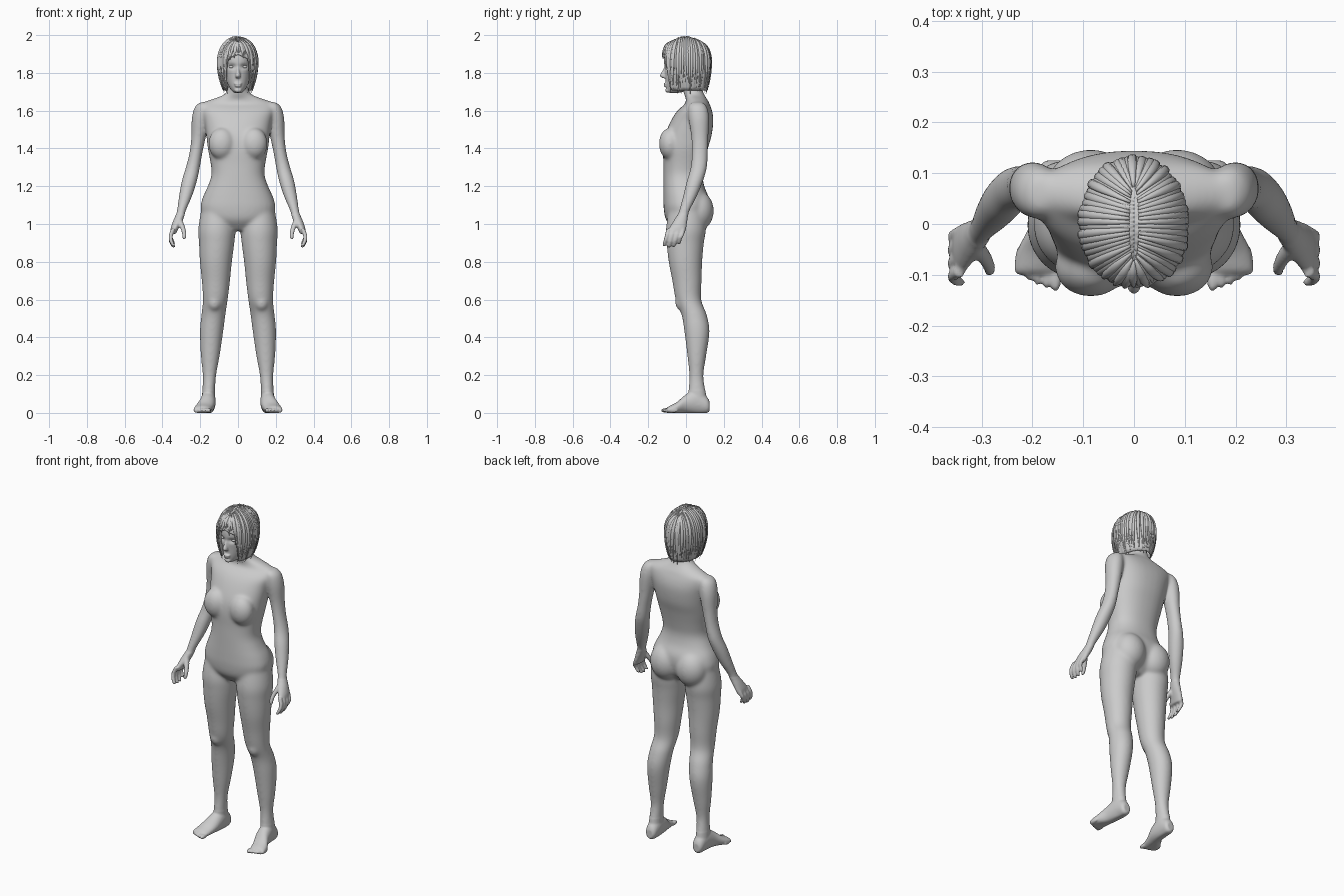
import bpy, bmesh, random
from math import sin, cos, pi, exp
from mathutils import Vector, Matrix

if "Cube" in bpy.data.objects:
    bpy.data.objects.remove(bpy.data.objects["Cube"])

random.seed(4)


def spline(rows, steps):
    """Catmull-Rom through rows of numbers."""
    out = []
    for i in range(len(rows) - 1):
        p = [rows[max(i - 1, 0)], rows[i], rows[i + 1], rows[min(i + 2, len(rows) - 1)]]
        for k in range(steps):
            t = k / steps
            out.append([b + .5 * t * (c - a + t * (2*a - 5*b + 4*c - d + t * (3*(b - c) + d - a)))
                        for a, b, c, d in zip(*p)])
    return out + [list(rows[-1])]


def skin(bm, rings):
    rings = [[bm.verts.new(p) for p in r] for r in rings]
    n = len(rings[0])
    for a, b in zip(rings, rings[1:]):
        for i in range(n):
            bm.faces.new((a[i], a[(i + 1) % n], b[(i + 1) % n], b[i]))
    bm.faces.new(rings[0][::-1])
    bm.faces.new(rings[-1])


def loft(bm, rows, s=1, axis='z', n=32, power=2.0, steps=5):
    """Rows are (x, y, z, radius, radius); s mirrors in x."""
    rings = []
    for x, y, z, r1, r2 in spline(rows, steps):
        ring = []
        for i in range(n):
            c, d = cos(2*pi*i/n), sin(2*pi*i/n)
            u = r1 * abs(c) ** (2/power) * (1 if c > 0 else -1)
            v = r2 * abs(d) ** (2/power) * (1 if d > 0 else -1)
            p = (s*(x + u), y + v, z) if axis == 'z' else (s*(x + u), y, max(z + v, 0))
            ring.append(p)
        rings.append(ring)
    skin(bm, rings)


def stack(rows):
    """(z, half width, front, back) to centred rows."""
    return [(0, (f + b)/2, z, w, (b - f)/2) for z, w, f, b in rows]


def blob(bm, c, r):
    bmesh.ops.create_uvsphere(bm, u_segments=20, v_segments=12, radius=1,
                              matrix=Matrix.Translation(c) @ Matrix.Diagonal((*r, 1)))


def finish(name, bm):
    me = bpy.data.meshes.new(name)
    bm.to_mesh(me)
    bm.free()
    for p in me.polygons:
        p.use_smooth = True
    ob = bpy.data.objects.new(name, me)
    bpy.context.collection.objects.link(ob)
    return ob


def fuse(name, bm, voxel):
    """Weld overlapping parts into one skin, return its bmesh."""
    bmesh.ops.recalc_face_normals(bm, faces=bm.faces[:])
    ob = finish(name, bm)
    m = ob.modifiers.new("weld", 'REMESH')
    m.mode, m.voxel_size = 'VOXEL', voxel
    me = bpy.data.meshes.new_from_object(ob.evaluated_get(bpy.context.evaluated_depsgraph_get()))
    out = bmesh.new()
    out.from_mesh(me)
    bpy.data.objects.remove(ob)
    return out


def relax(bm, verts, times):
    for _ in range(times):
        bmesh.ops.smooth_vert(bm, verts=verts, factor=.5, use_axis_x=True, use_axis_y=True, use_axis_z=True)


# torso and neck
bm = bmesh.new()
loft(bm, stack([(.965, .05, -.06, .05), (1.02, .165, -.105, .10), (1.08, .198, -.118, .12),
                (1.14, .187, -.12, .12), (1.2, .16, -.12, .097), (1.26, .141, -.12, .088),
                (1.32, .145, -.12, .097), (1.4, .16, -.122, .116), (1.47, .168, -.112, .136),
                (1.55, .18, -.078, .145), (1.6, .195, -.045, .138), (1.635, .195, -.005, .125)]),
     power=2.3)
loft(bm, stack([(1.58, .2, -.02, .13), (1.635, .195, -.005, .125), (1.66, .14, .0, .112),
                (1.685, .075, -.01, .097), (1.72, .053, -.018, .085), (1.78, .05, -.02, .08)]))

for s in (1, -1):
    # chest and seat
    blob(bm, (s*.085, -.085, 1.425), (.072, .059, .085))
    blob(bm, (s*.085, .065, 1.07), (.092, .083, .105))
    # leg
    loft(bm, [(.11, .005, 1.1, .08, .09), (.112, 0, .98, .098, .106), (.113, -.004, .9, .094, .099),
              (.117, -.003, .8, .085, .089), (.117, .005, .7, .075, .078), (.12, .013, .6, .066, .068),
              (.13, .043, .52, .064, .067), (.14, .058, .43, .062, .067), (.147, .057, .3, .05, .05),
              (.151, .055, .2, .036, .038), (.155, .058, .12, .034, .045), (.157, .063, .04, .036, .052)], s)
    # kneecap
    blob(bm, (s*.125, -.025, .585), (.036, .033, .045))
    # foot and toes
    loft(bm, [(.155, .125, .035, .02, .025), (.155, .11, .042, .032, .044), (.156, .06, .06, .038, .065),
              (.163, .0, .048, .042, .05), (.182, -.05, .026, .047, .03), (.19, -.09, .016, .046, .02),
              (.19, -.1, .012, .04, .012)], s, axis='y')
    for i in range(5):
        blob(bm, (s*(.155 + .0175*i), -.105 + .005*i + .0008*i*i, .013),
             (.0125 if i == 0 else .0095, .03, .013))
    # arm and palm
    loft(bm, [(.18, .06, 1.645, .02, .03), (.187, .062, 1.62, .042, .05), (.198, .068, 1.56, .047, .055),
              (.209, .073, 1.46, .039, .046), (.222, .073, 1.38, .035, .043), (.239, .068, 1.3, .038, .044),
              (.257, .048, 1.23, .041, .044), (.277, .022, 1.15, .036, .038), (.297, -.005, 1.08, .026, .03),
              (.305, -.016, 1.05, .024, .029), (.319, -.03, 1.015, .025, .037),
              (.336, -.045, .975, .021, .046), (.343, -.053, .948, .014, .046)], s)
    # fingers and thumb
    for i in range(4):
        y, drop = -.015 - .026*i, (.018, .004, 0, .006)[i]
        loft(bm, [(.342, y, .975, .012, .012), (.356, y - .008, .94, .0115, .0115),
                  (.354, y - .016, .905 + drop, .011, .011), (.342, y - .022, .88 + drop, .0095, .0095),
                  (.338, y - .023, .874 + drop, .005, .005)], s, n=12)
    loft(bm, [(.312, -.04, 1.03, .014, .018), (.294, -.066, .985, .014, .016), (.285, -.085, .95, .012, .013),
              (.285, -.093, .925, .01, .01), (.286, -.094, .918, .005, .005)], s, n=12)

bm = fuse("body", bm, .0052)
relax(bm, bm.verts[:], 3)
relax(bm, [v for v in bm.verts if v.co.z > .12 and (v.co.z > 1.05 or abs(v.co.x) < .25)], 22)
finish("body", bm)

# head
bm = bmesh.new()
loft(bm, stack([(1.693, .015, -.085, -.05), (1.705, .033, -.1, 0), (1.735, .052, -.106, .04),
                (1.78, .066, -.11, .075), (1.83, .073, -.115, .1), (1.88, .076, -.116, .108),
                (1.93, .07, -.102, .1), (1.965, .05, -.07, .075), (1.98, .02, -.03, .04)]), power=2.15)
# nose, lips and chin
loft(bm, [(0, -.105, 1.835, .008, .01), (0, -.112, 1.81, .009, .014), (0, -.119, 1.785, .014, .02),
          (0, -.11, 1.772, .011, .014)], n=16)
blob(bm, (0, -.109, 1.742), (.022, .011, .006))
blob(bm, (0, -.107, 1.731), (.018, .012, .007))
blob(bm, (0, -.097, 1.708), (.02, .013, .013))
bm = fuse("head", bm, .004)
relax(bm, bm.verts[:], 4)
# eye sockets
for v in bm.verts:
    if v.co.y < -.04:
        dx, dz = (abs(v.co.x) - .033) / .021, (v.co.z - 1.833) / .013
        v.co.y += .013 * exp(-dx*dx - dz*dz)
finish("head", bm)

# eyes
bm = bmesh.new()
for s in (1, -1):
    blob(bm, (s*.033, -.088, 1.832), (.016, .011, .008))
finish("eyes", bm)


# hair surface: a = angle from the face, l = length down from the parting
def hair(a, l, lift=0):
    q = .14 * pi / 2
    th = min(l / q, 1) * pi / 2
    z = 1.858 + (.136 - .028 * cos(a)**2) * cos(th) - max(l - q, 0)
    below = max(1.84 - z, 0)
    rx = (.106 - 1.5 * below * below + lift) * sin(th)
    ry = (.128 - .9 * below * below + lift) * (.5 + .5 * sin(th))
    return Vector((rx * sin(a), -ry * cos(a) - .004 * cos(a), z + lift * cos(th)))


def length(a):
    f = min(abs(a), 2*pi - abs(a))
    t = min(max((f - .5) / .35, 0), 1)
    return .165 + .03 * min(f / .5, 1) + .175 * t * t * (3 - 2*t)


# hair cap
bm = bmesh.new()
N, M = 96, 20
grid = [[bm.verts.new(hair(2*pi*i/N, length(2*pi*i/N) * j / M, .0015 * sin(24 * 2*pi*i/N) - .006))
         for j in range(M + 1)] for i in range(N)]
for i in range(N):
    for j in range(M):
        k = (i + 1) % N
        bm.faces.new((grid[i][j], grid[i][j + 1], grid[k][j + 1], grid[k][j]))
bmesh.ops.remove_doubles(bm, verts=bm.verts[:], dist=.0002)
cap = finish("hair_cap", bm)
mod = cap.modifiers.new("thickness", 'SOLIDIFY')
mod.thickness, mod.offset = .006, 0

# hair locks: flat tapered strands lying on the cap
bm = bmesh.new()
COUNT = 64
for i in range(COUNT):
    a0 = 2*pi*(i + .5)/COUNT
    total = length(a0) + random.uniform(-.02, .022)
    sway, lift = random.uniform(-.07, .07), random.uniform(-.005, .001)
    rings = []
    for j in range(15):
        t = j / 14
        a = a0 + sway * t * t
        c = hair(a, .012 + t * (total - .012), lift)
        side = (hair(a + .02, .012 + t * (total - .012), lift) - c).normalized()
        down = (hair(a, .022 + t * (total - .012), lift) - c).normalized()
        out = side.cross(down).normalized()
        w = .0095 * min(1, .35 + 2*t) * (1 - max(t - .6, 0) / .42)
        rings.append([c + side * w * cos(k*pi/4) + out * w * .7 * sin(k*pi/4) for k in range(8)])
    skin(bm, rings)
bmesh.ops.recalc_face_normals(bm, faces=bm.faces[:])
finish("hair_locks", bm)
